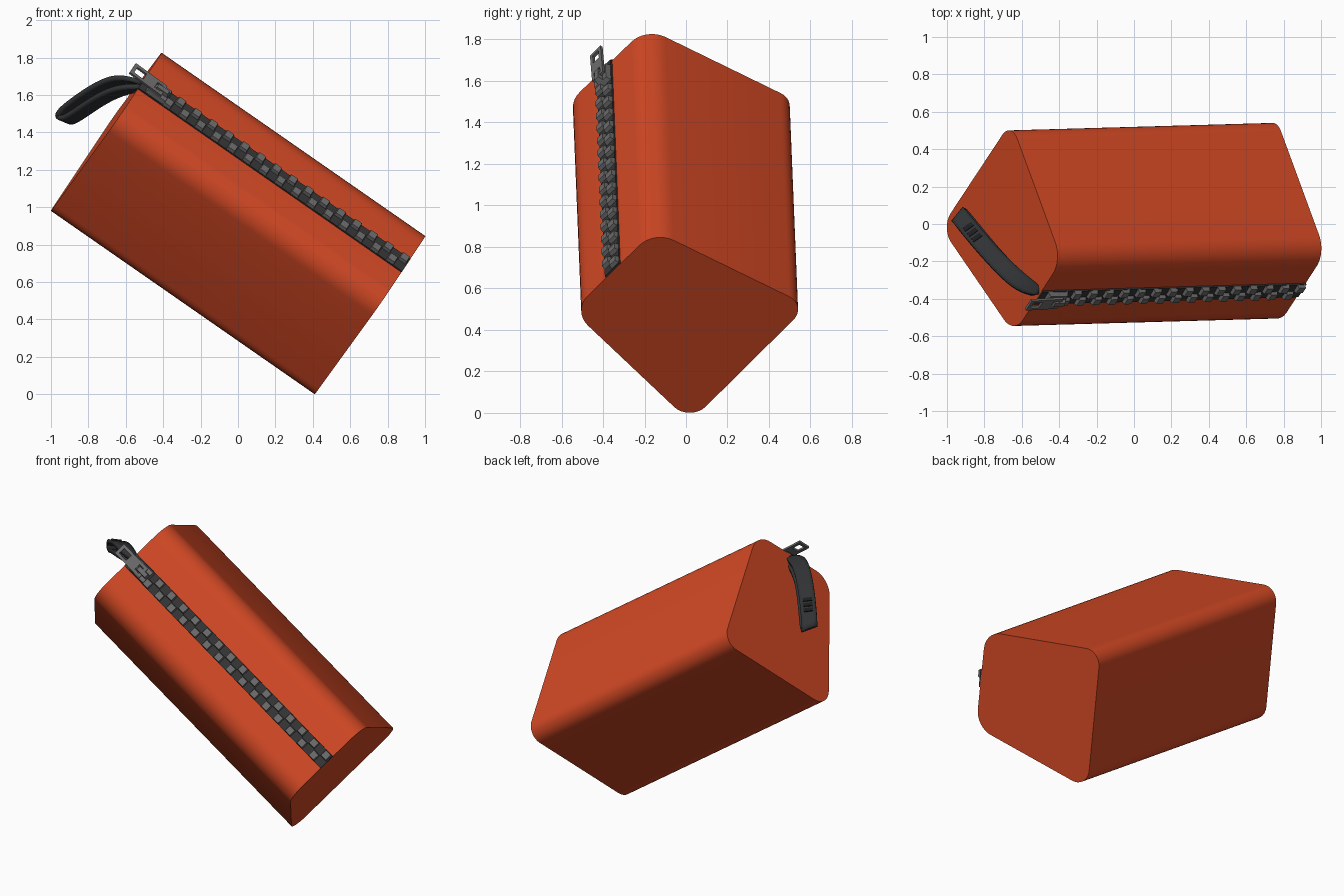
import bpy, bmesh, math
from mathutils import Vector, Matrix

cube = bpy.data.objects.get("Cube")
if cube:
    bpy.data.objects.remove(cube, do_unlink=True)


def material(name, r, g, b):
    m = bpy.data.materials.new(name)
    m.use_nodes = True
    m.diffuse_color = (r, g, b, 1)
    m.node_tree.nodes["Principled BSDF"].inputs["Base Color"].default_value = (r, g, b, 1)
    return m


ORANGE = material("burnt orange fabric", 0.65, 0.066, 0.018)
TAPE = material("charcoal tape", 0.035, 0.035, 0.035)
METAL = material("grey metal", 0.15, 0.15, 0.15)
STRAP = material("black webbing", 0.03, 0.032, 0.034)
STITCH = material("dark stitching", 0.012, 0.012, 0.014)


def finish(name, bm, mat, frame=None, angle=35):
    bmesh.ops.recalc_face_normals(bm, faces=bm.faces)
    me = bpy.data.meshes.new(name)
    bm.to_mesh(me)
    bm.free()
    me.materials.append(mat)
    ob = bpy.data.objects.new(name, me)
    bpy.context.collection.objects.link(ob)
    if frame:
        ob.matrix_world = frame
    bpy.ops.object.select_all(action="DESELECT")
    ob.select_set(True)
    bpy.context.view_layer.objects.active = ob
    bpy.ops.object.shade_smooth_by_angle(angle=math.radians(angle))
    return ob


def box(bm, lo, hi, taper=1.0):
    """Box between two corners; its top is scaled by taper."""
    lo, hi = Vector(lo), Vector(hi)
    mid, size = (lo + hi) / 2, hi - lo
    for v in bmesh.ops.create_cube(bm, size=1)["verts"]:
        k = taper if v.co.z > 0 else 1
        v.co = mid + Vector((v.co.x * size.x * k, v.co.y * size.y * k, v.co.z * size.z))


def frame_of(x, y, z, origin):
    m = Matrix((x, y, z)).transposed().to_4x4()
    m.translation = origin
    return m


# Tilted frame: along the pouch, across it, and up its section
LENGTH = 1.718
along = Vector((1.41, 0.04, -0.98)).normalized()
across = (Vector((0, 1, 0)) - along * along.y).normalized()
up = along.cross(across)
body_frame = frame_of(along, across, up, Vector((0.41, 0, 0)))


def rounded(corners, steps=8):
    out = []
    for i, (x, y, r) in enumerate(corners):
        p = Vector((x, y))
        d1 = (Vector(corners[i - 1][:2]) - p).normalized()
        d2 = (Vector(corners[(i + 1) % len(corners)][:2]) - p).normalized()
        half = d1.angle(d2) / 2
        c = p + (d1 + d2).normalized() * r / math.sin(half)
        e1 = p + d1 * r / math.tan(half) - c
        e2 = p + d2 * r / math.tan(half) - c
        for k in range(steps + 1):
            t, w = k / steps, math.pi - 2 * half
            out.append(c + (e1 * math.sin((1 - t) * w) + e2 * math.sin(t * w)) / math.sin(w))
    return out


# Pouch body: rounded four-sided section pushed along its length
section = rounded([(0.02, -0.054, 0.10), (0.587, 0.62, 0.09),
                   (-0.153, 1.071, 0.13), (-0.548, 0.608, 0.135)])
bm = bmesh.new()
cap = bm.faces.new([bm.verts.new((0, p.x, p.y)) for p in section])
ext = bmesh.ops.extrude_face_region(bm, geom=[cap], use_keep_orig=True)
for v in ext["geom"]:
    if isinstance(v, bmesh.types.BMVert):
        v.co.x -= LENGTH
finish("pouch_body", bm, ORANGE, body_frame)

# Frame lying on the zipped side: along, over the face, outward
slope = math.atan2(1.071 - 0.608, 0.548 - 0.153)
over = across * math.cos(slope) + up * math.sin(slope)
zip_frame = frame_of(along, over, along.cross(over),
                     body_frame @ Vector((0, -0.35, 0.84)))

# Zip tape
bm = bmesh.new()
box(bm, (-LENGTH, -0.052, -0.01), (0, 0.052, 0.01))
finish("zip_tape", bm, TAPE, zip_frame)

# Zip teeth: two staggered rows
PITCH = 0.104
bm = bmesh.new()
for row in (0, 1):
    for i in range(15):
        x = -0.005 - (i + row / 2) * PITCH
        y = -0.052 if row else 0
        box(bm, (x - PITCH / 2, y, 0.005), (x, y + 0.052, 0.03), 0.8)
finish("zip_teeth", bm, METAL, zip_frame, 20)

# Slider: plate and a bridge
bm = bmesh.new()
box(bm, (-1.68, -0.05, 0.005), (-1.55, 0.05, 0.036), 0.85)
box(bm, (-1.65, -0.018, 0.03), (-1.56, 0.018, 0.06), 0.75)
finish("zip_slider", bm, METAL, zip_frame, 20)

# Pull tab: plate with a window near its free end
bm = bmesh.new()
for side in (-1, 1):
    box(bm, (-0.21, side * 0.03 - 0.009, -0.007), (0, side * 0.03 + 0.009, 0.007))
for x0, x1 in ((-0.21, -0.19), (-0.13, -0.055), (-0.02, 0)):
    box(bm, (x0, -0.03, -0.007), (x1, 0.03, 0.007))
tilt = Matrix.Translation((-1.595, 0, 0.046)) @ Matrix.Rotation(math.radians(2), 4, "Y")
finish("pull_tab", bm, METAL, zip_frame @ tilt, 20)

# Wrist strap: folded band following a loop
path = [Vector(p) for p in (
    (-0.50, -0.37, 1.66), (-0.60, -0.32, 1.69), (-0.70, -0.23, 1.665),
    (-0.82, -0.10, 1.59), (-0.925, 0.03, 1.51), (-0.945, 0.055, 1.475),
    (-0.915, 0.03, 1.455), (-0.81, -0.10, 1.53), (-0.70, -0.23, 1.60),
    (-0.60, -0.32, 1.635), (-0.50, -0.37, 1.64))]
wide = Vector((0.6, 0.75, -0.25)).normalized()
bm = bmesh.new()
pairs = []
for i, p in enumerate(path):
    half = 0.03 if i in (0, len(path) - 1) else 0.05
    pairs.append([bm.verts.new(p + wide * s * half) for s in (-1, 1)])
for a, b in zip(pairs, pairs[1:]):
    bm.faces.new((a[0], a[1], b[1], b[0]))
strap = finish("wrist_strap", bm, STRAP)
sub = strap.modifiers.new("smooth_bend", "SUBSURF")
sub.levels = sub.render_levels = 2
solid = strap.modifiers.new("thickness", "SOLIDIFY")
solid.thickness = 0.026
solid.offset = 0

# Stitch patches on the upper strand
run = (path[4] - path[3]).normalized()
side = (wide - run * wide.dot(run)).normalized()
face = run.cross(side)
if face.z < 0:
    side, face = -side, -face
bm = bmesh.new()
for i in range(3):
    box(bm, (i * 0.04, -0.028, 0.011), (i * 0.04 + 0.025, 0.028, 0.018))
finish("strap_stitching", bm, STITCH, frame_of(run, side, face, path[3] + run * 0.02))
